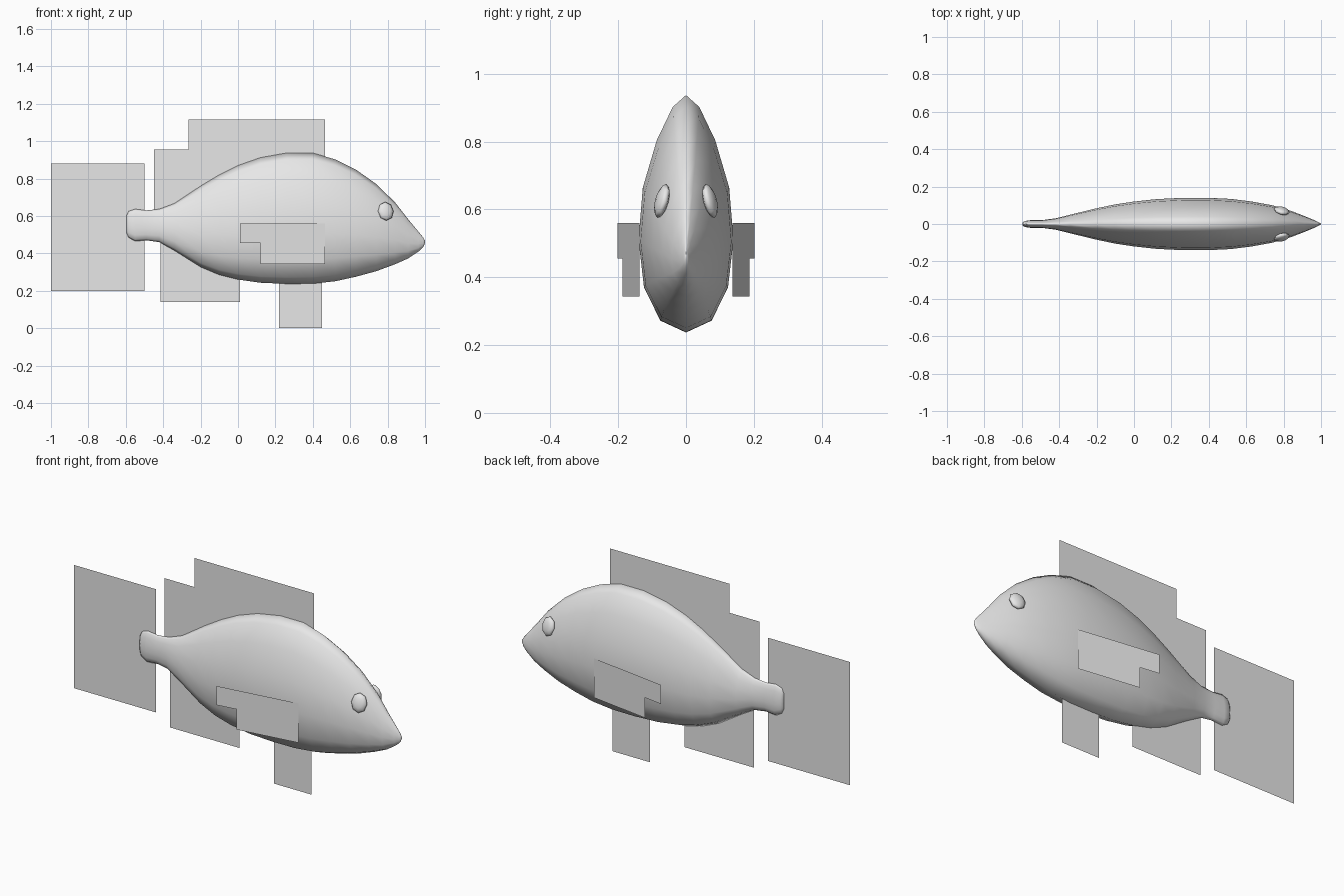
import bpy
import bmesh
from math import radians
from mathutils import Matrix, Vector

default_cube = bpy.data.objects.get("Cube")
if default_cube:
    bpy.data.objects.remove(default_cube, do_unlink=True)


def make_material(name, colour):
    material = bpy.data.materials.new(name)
    material.use_nodes = True
    material.diffuse_color = colour
    shader = next(n for n in material.node_tree.nodes if n.type == 'BSDF_PRINCIPLED')
    shader.inputs["Base Color"].default_value = colour
    return material


grey = make_material("pale grey", (0.8, 0.8, 0.8, 1))


def finish(name, bm, smooth=False):
    """Turn a bmesh into a named object with the shared material."""
    mesh = bpy.data.meshes.new(name)
    for face in bm.faces:
        face.smooth = smooth
    bm.to_mesh(mesh)
    bm.free()
    mesh.materials.append(grey)
    obj = bpy.data.objects.new(name, mesh)
    bpy.context.collection.objects.link(obj)
    return obj


# Body: half cross-section as (height fraction, width fraction), belly to back
half_section = [(0, 0), (.05, .54), (.19, .885), (.39, 1), (.61, .91),
                (.81, .615), (.95, .28), (1, 0)]
section = half_section + [(h, -w) for h, w in half_section[-2:0:-1]]

# Body stations from tail to snout: x, bottom, top, half width
stations = [
    (-.597, .51, .60, .006), (-.585, .485, .625, .016), (-.55, .465, .637, .021),
    (-.49, .47, .63, .021), (-.42, .46, .637, .03), (-.34, .415, .667, .05),
    (-.2, .327, .76, .084), (-.1, .285, .82, .105), (0, .26, .87, .12),
    (.12, .243, .912, .133), (.26, .237, .937, .14), (.4, .238, .937, .14),
    (.52, .251, .902, .134), (.63, .275, .848, .12), (.74, .305, .77, .1),
    (.84, .342, .672, .07), (.91, .373, .582, .043), (.965, .41, .516, .02),
    (.99, .433, .485, .008), (1, .455, .468, .002),
]


def make_body():
    bm = bmesh.new()
    rings = []
    for x, low, high, width in stations:
        rings.append([bm.verts.new((x, w * width, low + h * (high - low)))
                      for h, w in section])
    count = len(section)
    for ring, following in zip(rings, rings[1:]):
        for i in range(count):
            j = (i + 1) % count
            bm.faces.new((ring[i], ring[j], following[j], following[i]))
    bm.faces.new(rings[0])
    bm.faces.new(rings[-1])
    bmesh.ops.recalc_face_normals(bm, faces=bm.faces)
    return finish("body", bm, smooth=True)


make_body()


# Fins: flat sheets drawn as x, z outlines, with y given by a function of x
def make_fin(name, outline, depth=lambda x: 0):
    bm = bmesh.new()
    bm.faces.new([bm.verts.new((x, depth(x), z)) for x, z in outline])
    return finish(name, bm)


def rectangle(left, right, bottom, top):
    return [(left, bottom), (right, bottom), (right, top), (left, top)]


make_fin("tail_fin", rectangle(-1, -.5, .2, .88))
make_fin("anal_fin", rectangle(-.415, .01, .14, .5))
make_fin("pelvic_fin", rectangle(.22, .45, 0, .3))
make_fin("dorsal_fin", [(-.45, .58), (.465, .58), (.465, 1.115), (-.265, 1.115),
                        (-.265, .955), (-.45, .955)])

pectoral_outline = [(.01, .455), (.12, .455), (.12, .343), (.465, .343),
                    (.465, .56), (.01, .56)]

for side_name, side in (("left", 1), ("right", -1)):
    # The paired fins flare outwards towards the tail
    make_fin(side_name + "_pectoral_fin", pectoral_outline,
             lambda x: side * (.204 - .145 * x))

    # Eyes: flattened low-sided balls, leaning with the side of the head
    bm = bmesh.new()
    placement = (Matrix.Translation(Vector((.79, side * .071, .625)))
                 @ Matrix.Rotation(radians(-14 * side), 4, 'Z')
                 @ Matrix.Rotation(radians(15 * side), 4, 'X')
                 @ Matrix.Diagonal((.043, .018, .052, 1))
                 @ Matrix.Rotation(radians(90), 4, 'X'))
    bmesh.ops.create_uvsphere(bm, u_segments=8, v_segments=6, radius=1,
                              matrix=placement)
    finish(side_name + "_eye", bm, smooth=True)
